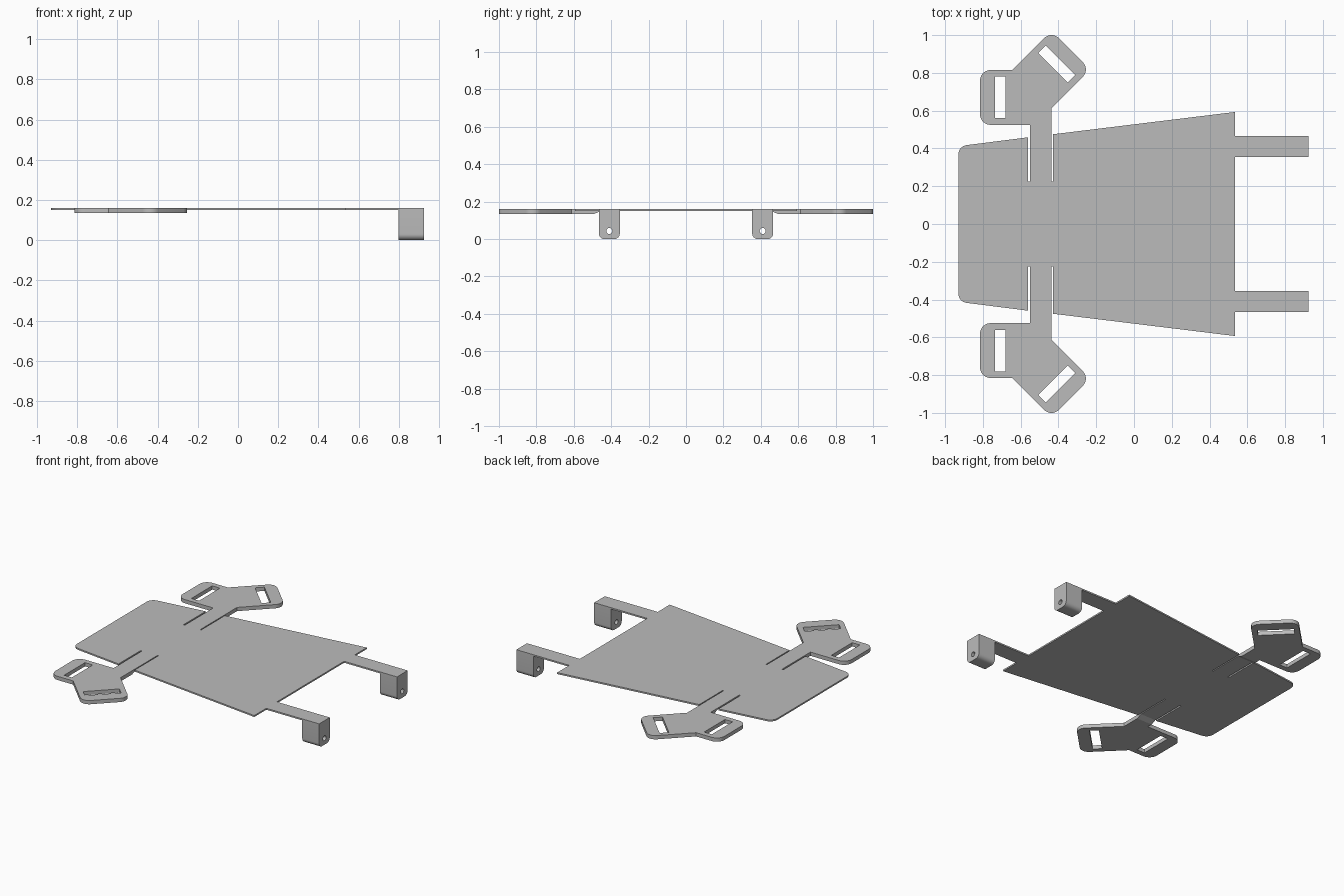
import bpy
import bmesh
import math
from mathutils import Matrix, Vector

cube = bpy.data.objects.get("Cube")
if cube:
    bpy.data.objects.remove(cube)

grey = bpy.data.materials.new("plain grey")
grey.use_nodes = True
grey.diffuse_color = (0.5, 0.5, 0.5, 1)
grey.node_tree.nodes["Principled BSDF"].inputs["Base Color"].default_value = (0.5, 0.5, 0.5, 1)

FLAT = Matrix.Identity(4)                                          # profile in x-y, extruded along z
ACROSS = Matrix(((0, 0, 1, 0), (1, 0, 0, 0), (0, 1, 0, 0), (0, 0, 0, 1)))  # profile in y-z, extruded along x


def rounded(points, steps=8):
    """Corners are (u, v) or (u, v, radius)."""
    result = []
    for i, p in enumerate(points):
        corner = Vector(p[:2])
        if len(p) == 2:
            result.append(corner)
            continue
        a = (Vector(points[i - 1][:2]) - corner).normalized()
        b = (Vector(points[(i + 1) % len(points)][:2]) - corner).normalized()
        half = a.angle(b) / 2
        centre = corner + (a + b).normalized() * p[2] / math.sin(half)
        start = corner + a * p[2] / math.tan(half) - centre
        end = corner + b * p[2] / math.tan(half) - centre
        sweep = math.pi - 2 * half
        for k in range(steps + 1):
            t = k / steps
            result.append(centre + (start * math.sin((1 - t) * sweep)
                                    + end * math.sin(t * sweep)) / math.sin(sweep))
    return result


def rectangle(u, v, width, height, angle=0):
    turn = Matrix.Rotation(angle, 2)
    return [Vector((u, v)) + turn @ Vector((sx * width / 2, sy * height / 2))
            for sx, sy in ((-1, -1), (1, -1), (1, 1), (-1, 1))]


def circle(u, v, r, n=24):
    return [Vector((u + r * math.cos(math.tau * k / n), v + r * math.sin(math.tau * k / n)))
            for k in range(n)]


def solid(name, loops, low, high, axes=FLAT):
    """Extrude an outline, with further loops as holes, from low to high."""
    curve = bpy.data.curves.new(name, 'CURVE')
    curve.dimensions = '2D'
    curve.fill_mode = 'BOTH'
    curve.extrude = (high - low) / 2
    for loop in loops:
        spline = curve.splines.new('POLY')
        spline.points.add(len(loop) - 1)
        for point, p in zip(spline.points, loop):
            point.co = (p[0], p[1], 0, 1)
        spline.use_cyclic_u = True
    helper = bpy.data.objects.new(name + "_outline", curve)
    bpy.context.collection.objects.link(helper)
    graph = bpy.context.evaluated_depsgraph_get()
    mesh = bpy.data.meshes.new_from_object(helper.evaluated_get(graph))
    bpy.data.objects.remove(helper)

    mesh.transform(axes @ Matrix.Translation((0, 0, (low + high) / 2)))
    bm = bmesh.new()
    bm.from_mesh(mesh)
    bmesh.ops.remove_doubles(bm, verts=bm.verts, dist=0.0001)
    bmesh.ops.recalc_face_normals(bm, faces=bm.faces)
    bm.to_mesh(mesh)
    bm.free()
    mesh.materials.clear()
    mesh.materials.append(grey)
    mesh.shade_smooth()
    mesh.set_sharp_from_angle(angle=math.radians(30))
    obj = bpy.data.objects.new(name, mesh)
    bpy.context.collection.objects.link(obj)
    return obj


def mirror(points, side):
    return [(p[0], p[1] * side, *p[2:]) for p in points]


TOP, UNDER, WING_UNDER = 0.16, 0.15, 0.135
TONGUE_LEFT, TONGUE_RIGHT, TONGUE_END = -0.55, -0.437, 0.49

# Tapered plate with tongue slits and two arms
half_plate = [(-0.93, 0.412, 0.05), (-0.56, 0.459), (-0.56, 0.225),
              (TONGUE_LEFT, 0.225), (TONGUE_LEFT, TONGUE_END),
              (TONGUE_RIGHT, TONGUE_END), (TONGUE_RIGHT, 0.225),
              (-0.43, 0.225), (-0.43, 0.475), (0.535, 0.593),
              (0.535, 0.466), (0.925, 0.466), (0.925, 0.354), (0.535, 0.354)]
plate = half_plate + mirror(half_plate, -1)[::-1]
solid("plate", [rounded(plate)], UNDER, TOP)

# Thick strap wing with two slots
wing = [(TONGUE_LEFT, TONGUE_END), (TONGUE_LEFT, 0.525), (-0.815, 0.525, 0.055),
        (-0.815, 0.815, 0.055), (-0.645, 0.815), (-0.437, 1.023, 0.055),
        (-0.232, 0.818, 0.055), (TONGUE_RIGHT, 0.613), (TONGUE_RIGHT, TONGUE_END)]
slots = [rectangle(-0.708, 0.67, 0.057, 0.22),
         rectangle(-0.409, 0.847, 0.222, 0.057, math.radians(-45))]

for side, label in ((1, "back"), (-1, "front")):
    loops = [rounded(wing)] + slots
    solid(label + "_strap_wing", [mirror(loop, side) for loop in loops], WING_UNDER, TOP)

    # Sloped step from thin tongue to thick wing
    wedge = [(0.455, UNDER), (TONGUE_END, UNDER), (TONGUE_END, WING_UNDER)]
    solid(label + "_wing_wedge", [[(y * side, z) for y, z in wedge]],
          TONGUE_LEFT, TONGUE_RIGHT, ACROSS)

    # Pivot block under the arm end, with a through hole
    inner, outer = 0.354 * side, 0.466 * side
    block = rounded([(inner, UNDER), (inner, 0, 0.03), (outer, 0, 0.03), (outer, UNDER)])
    solid(label + "_pivot_block", [block, circle(0.41 * side, 0.043, 0.016)],
          0.80, 0.925, ACROSS)
